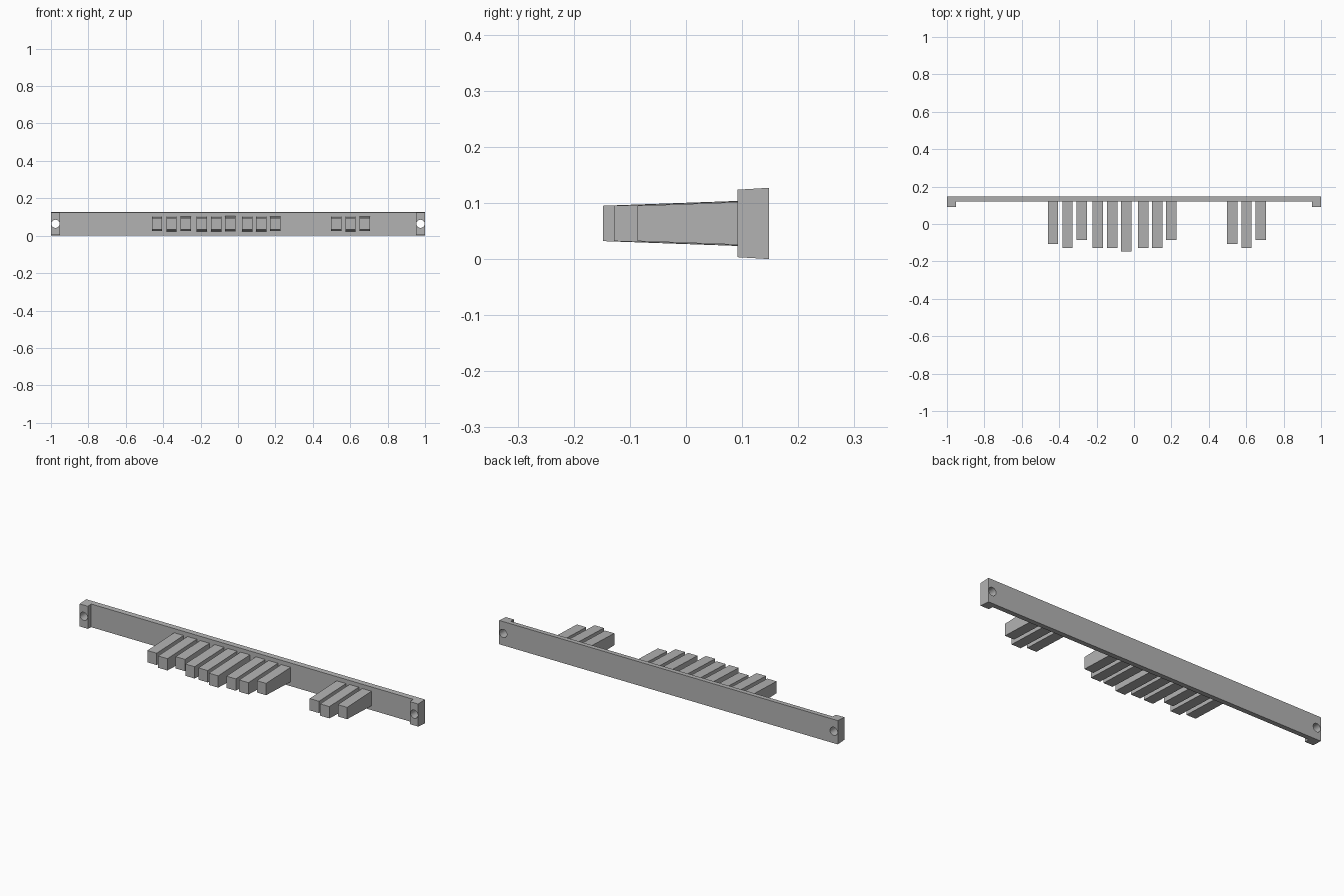
import bpy, bmesh
from mathutils import Matrix

cube = bpy.data.objects.get("Cube")
if cube:
    bpy.data.objects.remove(cube, do_unlink=True)

grey = bpy.data.materials.new("plain grey")
grey.use_nodes = True
grey.diffuse_color = (0.45, 0.45, 0.45, 1)
grey.node_tree.nodes["Principled BSDF"].inputs["Base Color"].default_value = (0.45, 0.45, 0.45, 1)

MID_Z = 0.0635
BACK_Y, FACE_Y, LUG_Y = 0.148, 0.12, 0.092


def add_object(name, bm):
    bmesh.ops.recalc_face_normals(bm, faces=bm.faces)
    mesh = bpy.data.meshes.new(name)
    bm.to_mesh(mesh)
    bm.free()
    mesh.materials.append(grey)
    obj = bpy.data.objects.new(name, mesh)
    bpy.context.collection.objects.link(obj)
    return obj


def drafted_block(name, x0, x1, front_y, back_y, front_half, back_half):
    """Box whose height grows from its front end to its back end."""
    bm = bmesh.new()
    bmesh.ops.create_cube(bm, size=2)
    for v in bm.verts:
        half = front_half if v.co.y < 0 else back_half
        v.co = (x0 if v.co.x < 0 else x1,
                front_y if v.co.y < 0 else back_y,
                MID_Z + half * v.co.z)
    return add_object(name, bm)


# Backing bar with a lug at each end, extruded from its plan outline
bm = bmesh.new()
outline = [(-1, BACK_Y), (-1, LUG_Y), (-0.951, LUG_Y), (-0.951, FACE_Y)]
outline += [(-x, y) for x, y in reversed(outline)]
base = bm.faces.new([bm.verts.new((x, y, -1)) for x, y in outline])
bmesh.ops.extrude_face_region(bm, geom=[base])
bm.verts.ensure_lookup_table()
for v in bm.verts[len(outline):]:
    v.co.z = 1
for v in bm.verts:
    draft = (BACK_Y - v.co.y) * 0.06
    v.co.z = MID_Z + v.co.z * (MID_Z - draft)
bar = add_object("backing_bar", bm)

# Screw holes through the lugs
bm = bmesh.new()
for x in (-0.976, 0.976):
    spin = Matrix.Translation((x, FACE_Y, MID_Z)) @ Matrix.Rotation(1.5707963, 4, 'X')
    bmesh.ops.create_cone(bm, cap_ends=True, segments=16, radius1=0.022,
                          radius2=0.022, depth=0.2, matrix=spin)
cutter = add_object("hole_cutter", bm)
cut = bar.modifiers.new("screw_holes", 'BOOLEAN')
cut.object = cutter
cut.solver = 'EXACT'
bpy.context.view_layer.objects.active = bar
bar.select_set(True)
bpy.ops.object.modifier_apply(modifier=cut.name)
bpy.data.objects.remove(cutter, do_unlink=True)
bpy.ops.object.shade_smooth_by_angle(angle=0.6)

# Key bits: equal tips, each thickening toward the bar
SHORT, MEDIUM, LONG, LONGEST = -0.086, -0.107, -0.128, -0.148
bits = [(-0.433, MEDIUM), (-0.355, LONG), (-0.28, SHORT),
        (-0.194, LONG), (-0.117, LONG), (-0.041, LONGEST),
        (0.049, LONG), (0.124, LONG), (0.199, SHORT),
        (0.526, MEDIUM), (0.602, LONG), (0.677, SHORT)]
for i, (x, tip_y) in enumerate(bits, 1):
    root_y = FACE_Y + 0.004
    drafted_block(f"key_bit_{i}", x - 0.0275, x + 0.0275, tip_y, root_y,
                  0.0315, 0.0315 + 0.036 * (root_y - tip_y))
